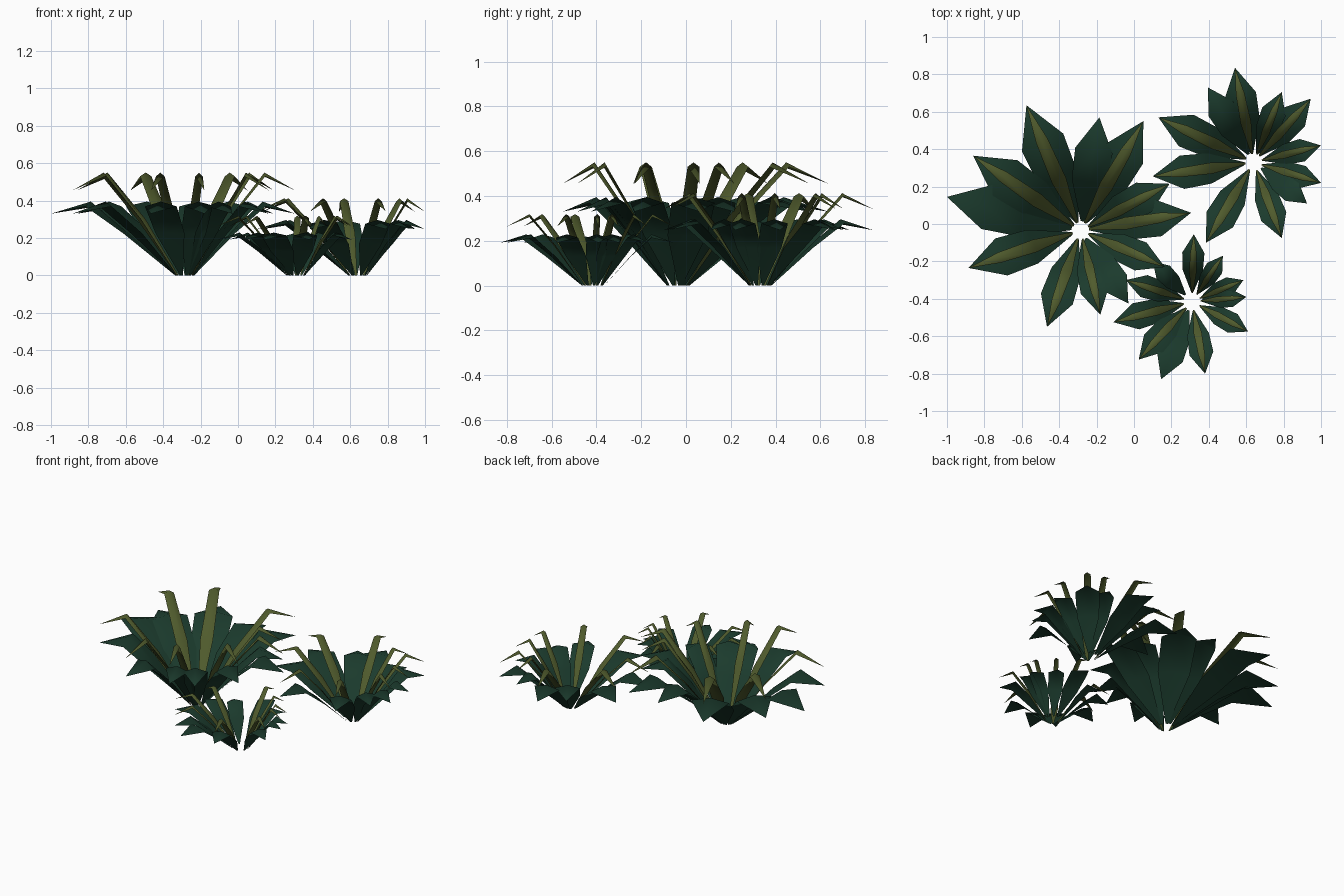
import bpy, bmesh
from mathutils import Vector

if "Cube" in bpy.data.objects:
    bpy.data.objects.remove(bpy.data.objects["Cube"])


def material(name, rgb):
    m = bpy.data.materials.new(name)
    m.diffuse_color = (*rgb, 1)
    m.use_nodes = True
    m.node_tree.nodes["Principled BSDF"].inputs["Base Color"].default_value = m.diffuse_color
    return m


DARK = material("dark_green", (0.011, 0.043, 0.026))
OLIVE = material("olive", (0.08, 0.105, 0.026))

# Leaf profiles: (fraction of reach, height, half width per reach, edge drop)
BROAD = [(0.0, 0.0, 0.014, 0.0), (0.38, 0.225, 0.15, 0.0),
         (0.68, 0.395, 0.165, 0.026), (1.0, 0.33, 0.0, 0.0)]
NARROW = [(0.0, 0.0, 0.010, 0.0), (0.36, 0.31, 0.055, 0.010),
          (0.70, 0.55, 0.045, 0.02), (1.0, 0.455, 0.0, 0.0)]


def add_leaf(bm, centre, tip, profile, size, start):
    """One folded leaf: midrib with a lower edge on each side."""
    d = Vector((tip[0] - centre[0], tip[1] - centre[1], 0))
    reach = d.length
    d.normalize()
    side = Vector((-d.y, d.x, 0))
    rows = []
    for f, z, w, drop in profile:
        r = start + (reach - start) * f
        mid = Vector((centre[0], centre[1], z * size)) + d * r
        if w == 0:
            rows.append([bm.verts.new(mid)])
        else:
            low = Vector((0, 0, -drop * size))
            rows.append([bm.verts.new(mid - side * w * reach + low),
                         bm.verts.new(mid),
                         bm.verts.new(mid + side * w * reach + low)])
    for a, b in zip(rows, rows[1:]):
        for i in range(2):
            if len(b) == 1:
                bm.faces.new((a[i + 1], a[i], b[0]))
            else:
                bm.faces.new((a[i + 1], a[i], b[i], b[i + 1]))


def make_leaves(name, centre, tips, profile, size, start, mat):
    bm = bmesh.new()
    for t in tips:
        add_leaf(bm, centre, t, profile, size, start)
    # upper side faces up
    for f in bm.faces:
        f.smooth = True
        f.normal_update()
        if f.normal.z < 0:
            f.normal_flip()
    me = bpy.data.meshes.new(name)
    bm.to_mesh(me)
    bm.free()
    me.materials.append(mat)
    ob = bpy.data.objects.new(name, me)
    bpy.context.collection.objects.link(ob)


# Each plant: name, centre, size, leaf tips, leaves without a narrow blade above
PLANTS = [
    ("large_plant", (-0.285, -0.035), 1.0,
     [(-1.0, .145), (-.86, .365), (-.575, .635), (-.185, .57), (.05, .55),
      (.19, .215), (.305, .06), (.165, -.23), (-.03, -.425), (-.18, -.485),
      (-.465, -.55), (-.885, -.235)], {0, 3, 8}),
    ("medium_plant", (0.64, 0.33), 0.75,
     [(.13, .57), (.395, .73), (.54, .835), (.79, .705), (.945, .67),
      (1.0, .42), (1.0, .22), (.925, .11), (.79, -.075), (.385, -.1),
      (.1, .255)], {1, 7}),
    ("small_plant", (0.31, -0.415), 0.58,
     [(-.11, -.525), (-.045, -.3), (.1, -.2), (.32, -.055), (.475, -.17),
      (.585, -.3), (.6, -.39), (.61, -.575), (.38, -.8), (.145, -.83),
      (.025, -.725)], {2, 9}),
]

for name, centre, size, tips, bare in PLANTS:
    make_leaves(name + "_broad_leaves", centre, tips, BROAD, size, 0.05, DARK)
    blades = [t for i, t in enumerate(tips) if i not in bare]
    make_leaves(name + "_narrow_blades", centre, blades, NARROW, size, 0.045, OLIVE)
